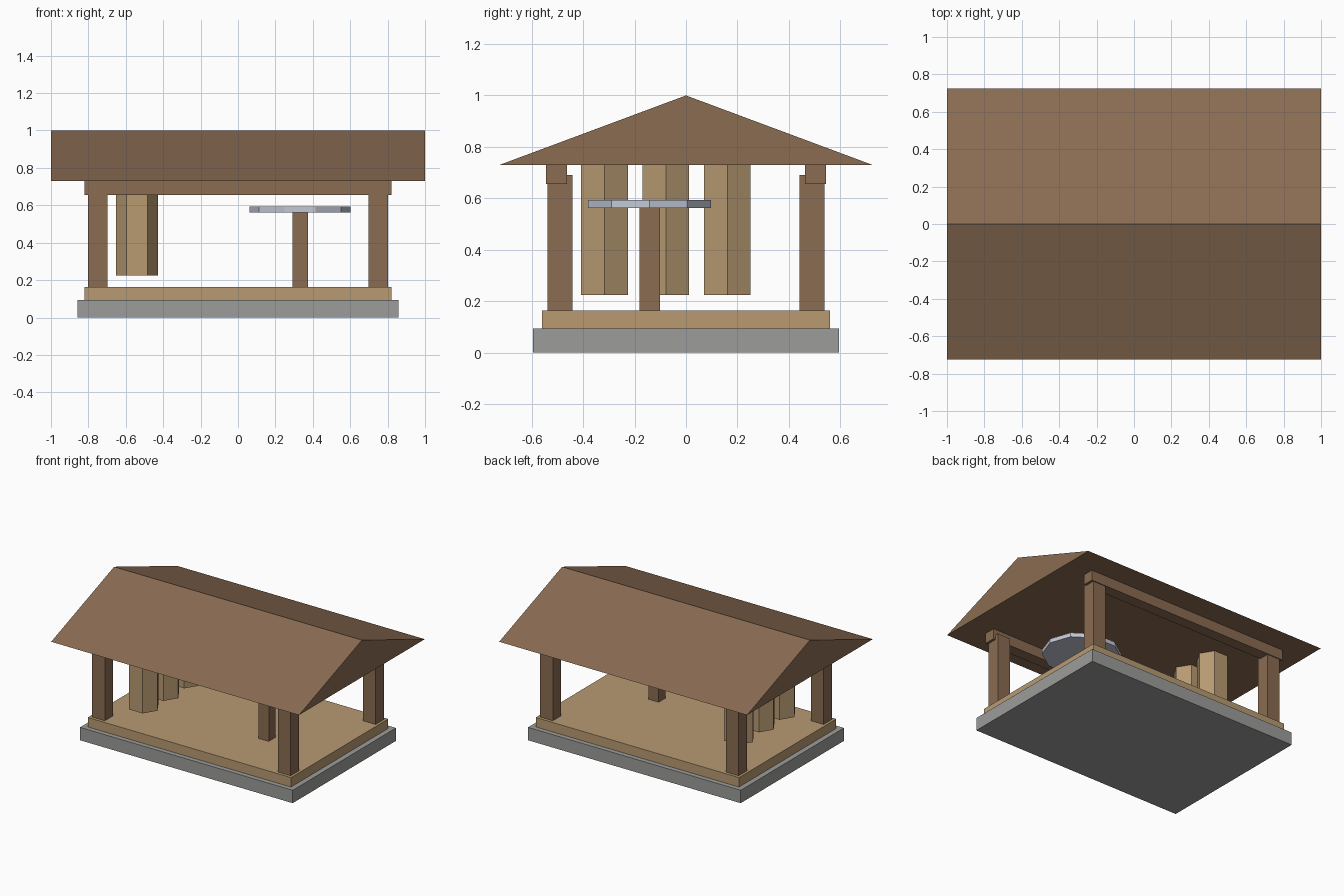
import bpy, bmesh, math

if "Cube" in bpy.data.objects:
    bpy.data.objects.remove(bpy.data.objects["Cube"])


def material(name, rgb):
    """Flat colour from 0-255 sRGB values."""
    m = bpy.data.materials.new(name)
    lin = [((c / 255 + 0.055) / 1.055) ** 2.4 for c in rgb]
    m.diffuse_color = (*lin, 1)
    m.use_nodes = True
    m.node_tree.nodes["Principled BSDF"].inputs["Base Color"].default_value = m.diffuse_color
    return m


STONE = material("grey stone", (156, 157, 154))
TAN = material("tan wood", (184, 155, 114))
BROWN = material("brown wood", (138, 108, 82))
METAL = material("pale metal", (195, 200, 214))


def extrude(name, points, vector, mat):
    """Extrude a closed 3D outline along a vector into a solid."""
    bm = bmesh.new()
    face = bm.faces.new([bm.verts.new(p) for p in points])
    out = bmesh.ops.extrude_face_region(bm, geom=[face])
    verts = [g for g in out["geom"] if isinstance(g, bmesh.types.BMVert)]
    bmesh.ops.translate(bm, vec=vector, verts=verts)
    if len([f for f in bm.faces]) == len(points) + 1:
        bm.faces.new([v for v in bm.verts if v not in verts])
    bmesh.ops.recalc_face_normals(bm, faces=bm.faces)
    mesh = bpy.data.meshes.new(name)
    bm.to_mesh(mesh)
    bm.free()
    mesh.materials.append(mat)
    ob = bpy.data.objects.new(name, mesh)
    bpy.context.collection.objects.link(ob)
    return ob


def box(name, x, y, hx, hy, z0, z1, mat):
    pts = [(x - hx, y - hy, z0), (x + hx, y - hy, z0),
           (x + hx, y + hy, z0), (x - hx, y + hy, z0)]
    return extrude(name, pts, (0, 0, z1 - z0), mat)


def prism(name, x, y, rx, ry, sides, z0, z1, mat):
    angles = [math.tau * i / sides for i in range(sides)]
    pts = [(x + rx * math.cos(a), y + ry * math.sin(a), z0) for a in angles]
    return extrude(name, pts, (0, 0, z1 - z0), mat)


# Plinth and floor
box("stone_base", 0, 0, 0.858, 0.595, 0, 0.094, STONE)
box("floor", 0, 0, 0.82, 0.56, 0.094, 0.163, TAN)

# Corner posts and the beams that rest on them
for sy in (-1, 1):
    side = "front" if sy < 0 else "back"
    for sx in (-1, 1):
        box(f"{side}_{'left' if sx < 0 else 'right'}_post", 0.75 * sx, 0.49 * sy,
            0.052, 0.0485, 0.163, 0.69, BROWN)
    box(f"{side}_beam", 0, 0.504 * sy, 0.82, 0.041, 0.655, 0.73, BROWN)

# Solid gable roof
extrude("roof", [(-1, -0.725, 0.73), (-1, 0.725, 0.73), (-1, 0, 1.0)], (2, 0, 0), BROWN)

# Hanging hexagonal blocks
for i, y in enumerate((-0.317, -0.078, 0.161)):
    prism(f"hanging_block_{i + 1}", -0.54, y, 0.112, 0.1045, 6, 0.224, 0.73, TAN)

# Ten-sided disc on a square stand
box("disc_stand", 0.333, -0.141, 0.042, 0.04, 0.163, 0.562, BROWN)
prism("disc", 0.332, -0.142, 0.27, 0.252, 10, 0.562, 0.593, METAL)
